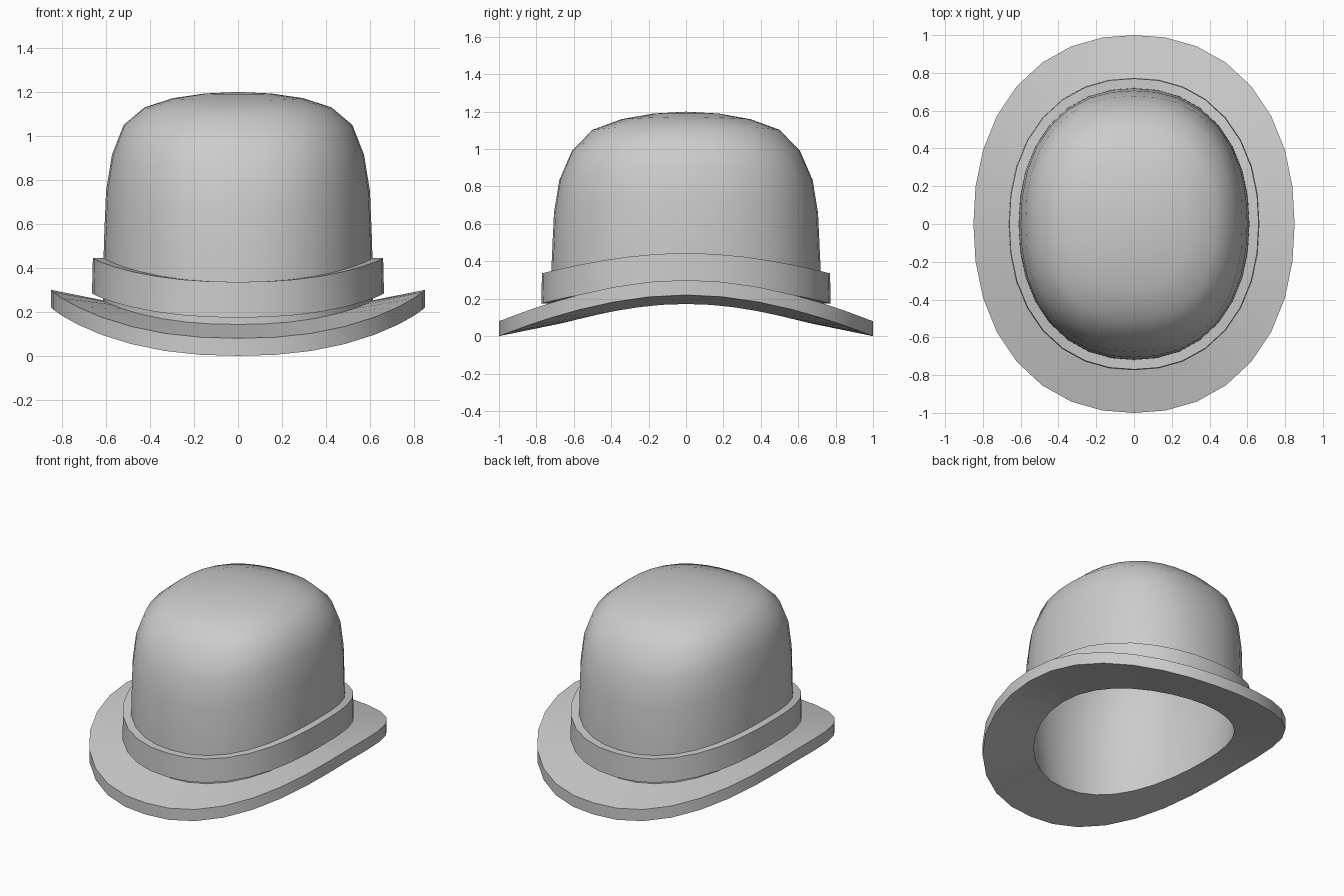
import bpy, bmesh, math

if "Cube" in bpy.data.objects:
    bpy.data.objects.remove(bpy.data.objects["Cube"])

SIDES = 32
felt = bpy.data.materials.new("grey felt")
felt.diffuse_color = (0.6, 0.6, 0.6, 1)
felt.use_nodes = True
felt.node_tree.nodes["Principled BSDF"].inputs["Base Color"].default_value = felt.diffuse_color


def ring(bm, rx, ry, z, lift, n=2.2):
    """Full oval ring whose left and right sides are lifted above its front and back."""
    verts = []
    for i in range(SIDES):
        a = 2 * math.pi * i / SIDES
        c, s = math.cos(a), math.sin(a)
        k = (abs(c) ** n + abs(s) ** n) ** (-1 / n)
        verts.append(bm.verts.new((rx * c * k, ry * s * k, z + lift * abs(c) ** 2.4)))
    return verts


def bridge(bm, a, b):
    for i in range(SIDES):
        j = (i + 1) % SIDES
        bm.faces.new((a[i], a[j], b[j], b[i]))


def cap(bm, loop, z):
    tip = bm.verts.new((0, 0, z))
    for i in range(SIDES):
        bm.faces.new((loop[i], loop[(i + 1) % SIDES], tip))


def finish(bm, name):
    bmesh.ops.recalc_face_normals(bm, faces=bm.faces)
    me = bpy.data.meshes.new(name)
    bm.to_mesh(me)
    bm.free()
    me.materials.append(felt)
    ob = bpy.data.objects.new(name, me)
    bpy.context.collection.objects.link(ob)
    bpy.ops.object.select_all(action='DESELECT')
    ob.select_set(True)
    bpy.context.view_layer.objects.active = ob
    bpy.ops.object.shade_smooth_by_angle(angle=math.radians(48))


# Hat band
bm = bmesh.new()
loops = [ring(bm, *p) for p in [
    (0.60, 0.705, 0.336, 0.108), (0.66, 0.77, 0.336, 0.108),
    (0.664, 0.774, 0.174, 0.11), (0.60, 0.705, 0.174, 0.11)]]
for k in range(4):
    bridge(bm, loops[k], loops[(k + 1) % 4])
finish(bm, "hat_band")

# Domed crown with a curled brim, and a thin lining reaching the head opening
profile = [(0.614, 0.722, 0.143, 0.11, 2.2), (0.61, 0.718, 0.40, 0.11, 2.2),
           (0.60, 0.706, 0.66, 0.09, 2.25), (0.573, 0.677, 0.835, 0.08, 2.35),
           (0.52, 0.61, 0.99, 0.06, 2.45), (0.425, 0.50, 1.103, 0.027, 2.45),
           (0.295, 0.345, 1.16, 0.012, 2.35), (0.15, 0.175, 1.19, 0.003, 2.2)]
bm = bmesh.new()
outer = [ring(bm, *p) for p in profile]
opening = ring(bm, 0.575, 0.68, 0.066, 0.106, 2.05)
lining = [opening] + [ring(bm, rx - 0.012, ry - 0.012, z - 0.01, lift, n)
                      for rx, ry, z, lift, n in profile[1:]]
for shell, top in ((outer, 1.2), (lining, 1.19)):
    for a, b in zip(shell, shell[1:]):
        bridge(bm, a, b)
    cap(bm, shell[-1], top)
edge_top = ring(bm, 0.85, 1.0, 0.08, 0.22)
edge_bottom = ring(bm, 0.85, 1.0, 0.0, 0.22)
bridge(bm, outer[0], edge_top)
bridge(bm, edge_top, edge_bottom)
bridge(bm, edge_bottom, opening)
finish(bm, "crown_and_brim")
